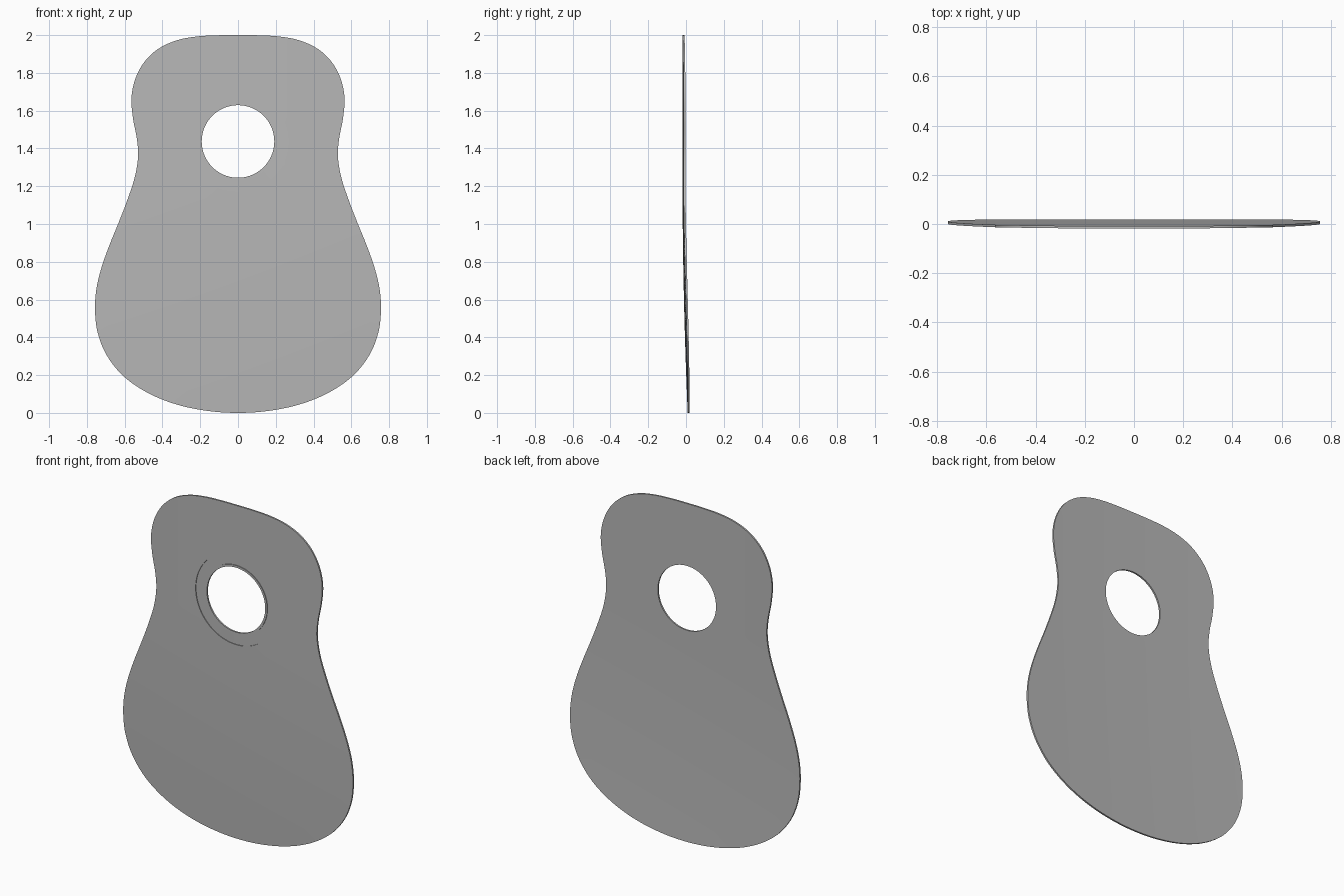
import bpy, bmesh, math
from mathutils import Vector

if "Cube" in bpy.data.objects:
    bpy.data.objects.remove(bpy.data.objects["Cube"])

# Half outline (x, z) from top centre to bottom centre
HALF = [(0, 2.0), (0.11, 1.999), (0.215, 1.993), (0.315, 1.975), (0.41, 1.935), (0.488, 1.868),
        (0.541, 1.776), (0.564, 1.67), (0.556, 1.56), (0.536, 1.455), (0.529, 1.36),
        (0.546, 1.25), (0.583, 1.135), (0.629, 1.015), (0.678, 0.895), (0.721, 0.775),
        (0.749, 0.66), (0.757, 0.545), (0.743, 0.425), (0.695, 0.305), (0.607, 0.195),
        (0.48, 0.107), (0.33, 0.046), (0.165, 0.011), (0, 0.0)]
HOLE = Vector((0, 1.437))
THICK = 0.010


def smooth_loop(points, sub):
    """Closed Catmull-Rom curve through the points."""
    n, out = len(points), []
    for i in range(n):
        a, b, c, d = (Vector(points[(i + k) % n]) for k in (-1, 0, 1, 2))
        for s in range(sub):
            t = s / sub
            out.append(0.5 * (2 * b + (c - a) * t + (2 * a - 5 * b + 4 * c - d) * t * t
                              + (3 * b - a - 3 * c + d) * t ** 3))
    return out


def front_y(x, z):
    """Shallow dome across, bending back toward the lower bout."""
    low = max(0.0, (1.3 - z) / 1.3)
    return -0.019 + 0.028 * low ** 2 + 0.018 * x * x


outline = smooth_loop(HALF + [(-x, z) for x, z in HALF[-2:0:-1]], 5)
bm = bmesh.new()


def ring(radius, blend=0.0, depth=0.0):
    """Ring around the hole, blended outward to the body outline."""
    verts = []
    for p in outline:
        q = HOLE + (p - HOLE).normalized() * radius
        q = q.lerp(p, blend)
        verts.append(bm.verts.new((q.x, front_y(q.x, q.y) + depth, q.y)))
    return verts


STEPS = 14
# Front: hole lip, recessed rosette channel, then the plate
rings = [ring(0.192), ring(0.205), ring(0.205, 0, 0.004), ring(0.267, 0, 0.004)]
rings += [ring(0.267, i / STEPS) for i in range(STEPS + 1)]
# Back: same plate, returning to the hole
rings += [ring(0.192, 1 - i / STEPS, THICK) for i in range(STEPS + 1)]

n = len(outline)
for k, a in enumerate(rings):
    b = rings[(k + 1) % len(rings)]
    for i in range(n):
        j = (i + 1) % n
        bm.faces.new((a[i], a[j], b[j], b[i]))
bmesh.ops.recalc_face_normals(bm, faces=bm.faces)

mesh = bpy.data.meshes.new("guitar_soundboard")
bm.to_mesh(mesh)
bm.free()
board = bpy.data.objects.new("guitar_soundboard", mesh)
bpy.context.collection.objects.link(board)

# Dark grey finish
grey = bpy.data.materials.new("dark_grey")
grey.diffuse_color = (0.48, 0.48, 0.48, 1)
grey.use_nodes = True
grey.node_tree.nodes["Principled BSDF"].inputs["Base Color"].default_value = grey.diffuse_color
mesh.materials.append(grey)

bpy.context.view_layer.objects.active = board
board.select_set(True)
bpy.ops.object.shade_smooth_by_angle(angle=math.radians(30))
